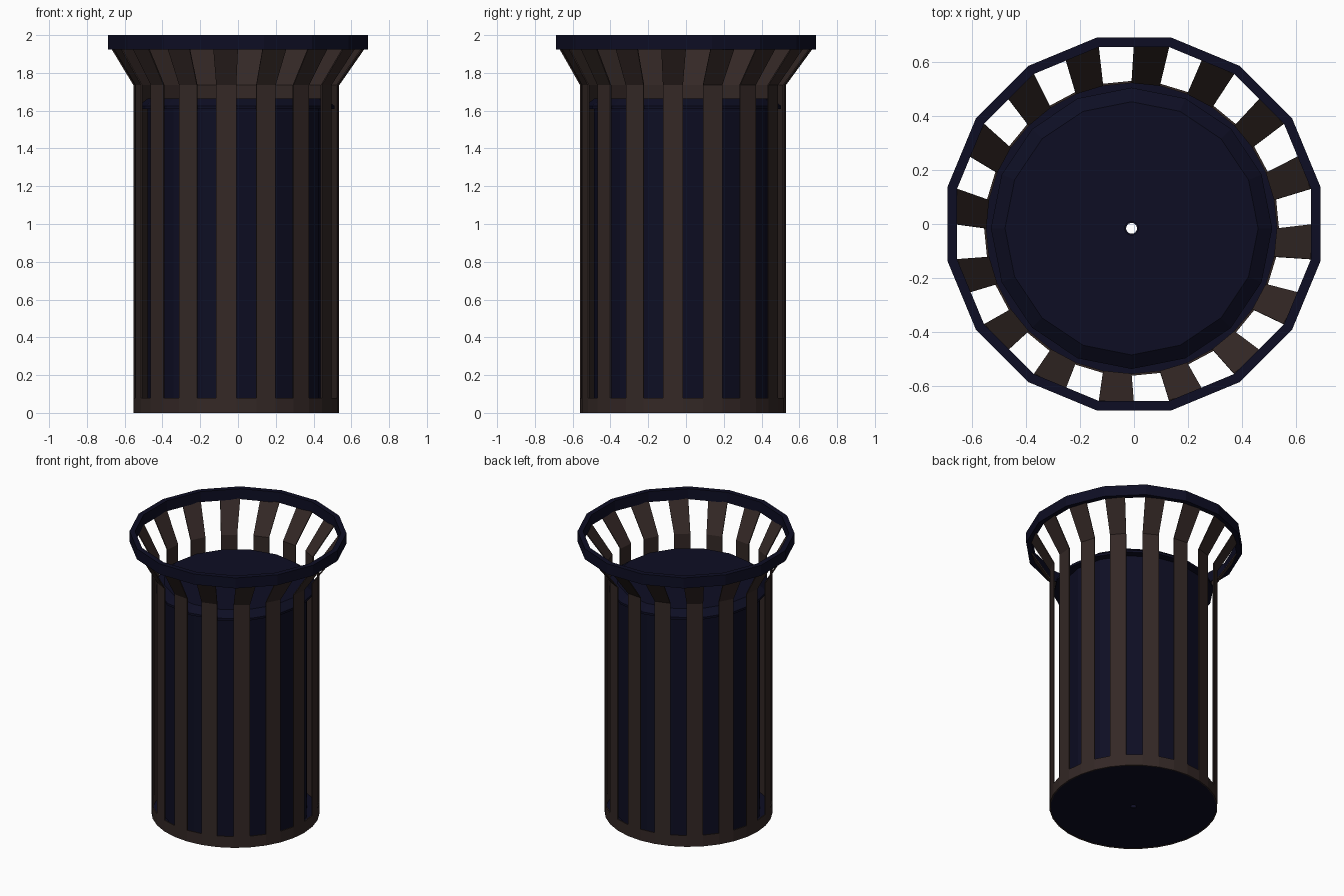
import bpy, bmesh, math
from mathutils import Vector

if "Cube" in bpy.data.objects:
    bpy.data.objects.remove(bpy.data.objects["Cube"])


def material(name, rgb):
    m = bpy.data.materials.new(name)
    m.use_nodes = True
    m.diffuse_color = (*rgb, 1)
    m.node_tree.nodes["Principled BSDF"].inputs["Base Color"].default_value = (*rgb, 1)
    return m


BROWN = material("dark brown", (0.034, 0.021, 0.019))
NAVY = material("dark navy", (0.0042, 0.0043, 0.017))
CENTRE = Vector((-0.009, -0.016, 0))   # the basket sits slightly off the rim's centre
STEP = math.radians(11.25)


def finish(name, bm, mat, fix_normals=True):
    if fix_normals:
        bmesh.ops.recalc_face_normals(bm, faces=bm.faces)
    mesh = bpy.data.meshes.new(name)
    bm.to_mesh(mesh)
    bm.free()
    mesh.materials.append(mat)
    ob = bpy.data.objects.new(name, mesh)
    bpy.context.collection.objects.link(ob)
    return ob


def point(r, angle, z, centre=CENTRE):
    return centre + Vector((r * math.cos(angle), r * math.sin(angle), z))


def lathe(name, profile, sides, mat, centre=CENTRE, turn=0.0, closed=True):
    """Spin an (r, z) profile around the vertical axis with flat facets."""
    bm = bmesh.new()
    rings = [[bm.verts.new(point(r, turn + i * math.tau / sides, z, centre))
              for i in range(sides)] for r, z in profile]
    pairs = list(zip(rings, rings[1:]))
    if closed:
        pairs.append((rings[-1], rings[0]))
    for a, b in pairs:
        for i in range(sides):
            j = (i + 1) % sides
            bm.faces.new((a[i], a[j], b[j], b[i]))
    return finish(name, bm, mat)


# Top rim: sixteen-sided box section with flats to the front and sides
lathe("top_rim", [(0.703, 1.925), (0.703, 2.0), (0.667, 2.0), (0.667, 1.925)],
      16, NAVY, Vector((0, 0, 0)), STEP)

# Base band that joins the slats
lathe("base_band", [(0.545, 0), (0.545, 0.08), (0.537, 0.08), (0.537, 0)], 32, BROWN)

# Floor with a small drain hole
lathe("floor", [(0.02, 0.003), (0.538, 0.003), (0.538, 0.011), (0.02, 0.011)], 32, NAVY)

# Inner can
lathe("inner_can", [(0.47, 0.01), (0.47, 1.615), (0.462, 1.615), (0.462, 0.01)], 16, NAVY)

# Lid with a sloped edge and a central hole
lathe("lid", [(0.025, 1.665), (0.468, 1.665), (0.52, 1.625), (0.52, 1.61),
              (0.46, 1.61), (0.46, 1.65), (0.025, 1.65)], 16, NAVY)

# Slats: upright strips that flare outward under the rim
bm = bmesh.new()
for k in range(16):
    start = -math.pi / 2 - STEP + 2 * k * STEP
    rows = []
    for r, z, c in ((0.545, 0.08, CENTRE), (0.545, 1.735, CENTRE), (0.672, 1.93, Vector((0, 0, 0)))):
        rows.append([bm.verts.new(point(rr, a, z, c))
                     for rr, a in ((r, start), (r, start + STEP),
                                   (r - 0.008, start + STEP), (r - 0.008, start))])
    for low, high in zip(rows, rows[1:]):
        for i in range(4):
            j = (i + 1) % 4
            bm.faces.new((low[i], low[j], high[j], high[i]))
    bm.faces.new(rows[0][::-1])
    bm.faces.new(rows[-1])
finish("slats", bm, BROWN)
